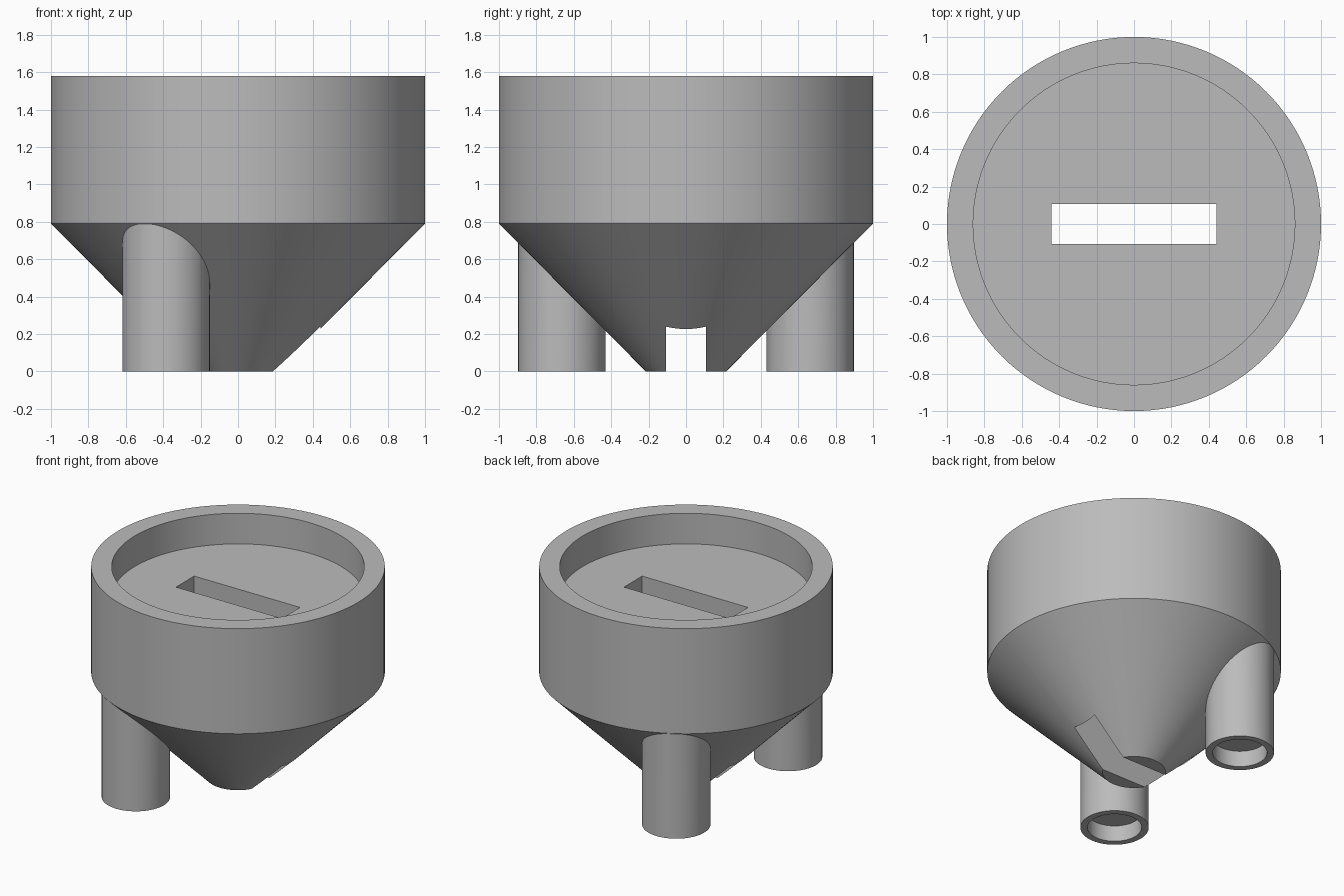
import bpy, bmesh, math
from mathutils import Matrix, Vector

cube = bpy.data.objects.get("Cube")
if cube:
    bpy.data.objects.remove(cube, do_unlink=True)

grey = bpy.data.materials.new("plain_grey")
grey.use_nodes = True
colour = (0.5, 0.5, 0.5, 1)
grey.diffuse_color = colour
grey.node_tree.nodes["Principled BSDF"].inputs["Base Color"].default_value = colour


def add_object(name, bm):
    bmesh.ops.recalc_face_normals(bm, faces=bm.faces)
    mesh = bpy.data.meshes.new(name)
    bm.to_mesh(mesh)
    bm.free()
    mesh.materials.append(grey)
    obj = bpy.data.objects.new(name, mesh)
    bpy.context.collection.objects.link(obj)
    return obj


def turned(name, profile, sides, location=(0, 0, 0)):
    """Closed solid turned about z from (radius, height) points, capped at both ends."""
    bm = bmesh.new()
    rings = []
    for r, z in profile:
        ring = []
        for i in range(sides):
            a = math.tau * i / sides
            ring.append(bm.verts.new(Vector((r * math.cos(a), r * math.sin(a), z)) + Vector(location)))
        rings.append(ring)
    for low, high in zip(rings, rings[1:]):
        for i in range(sides):
            j = (i + 1) % sides
            bm.faces.new((low[i], low[j], high[j], high[i]))
    bm.faces.new(rings[0])
    bm.faces.new(rings[-1])
    return add_object(name, bm)


def combine(target, other, operation):
    """Apply a boolean and discard the helper."""
    mod = target.modifiers.new(operation.lower(), 'BOOLEAN')
    mod.object, mod.operation, mod.solver = other, operation, 'EXACT'
    bpy.context.view_layer.objects.active = target
    bpy.ops.object.modifier_apply(modifier=mod.name)
    bpy.data.objects.remove(other, do_unlink=True)


# Drum with a conical underside and a round recess in the top
body = turned("funnel_body", [(0.215, 0), (1, 0.79), (1, 1.58), (0.86, 1.58), (0.86, 1.35)], 128)

# Two hollow-ended legs, mirrored front to back
for side in (-1, 1):
    leg = turned("leg", [(0.185, 0.12), (0.185, 0), (0.233, 0), (0.233, 0.787)], 64,
                 (-0.384, side * 0.664, 0))
    combine(body, leg, 'UNION')

# Rectangular slot through the whole body
bm = bmesh.new()
bmesh.ops.create_cube(bm, size=1, matrix=Matrix.Translation((0, 0, 0.8)) @ Matrix.Diagonal((0.88, 0.216, 2, 1)))
combine(body, add_object("slot_cutter", bm), 'DIFFERENCE')

# Smooth curves, crisp rims
bpy.ops.object.select_all(action='DESELECT')
body.select_set(True)
bpy.context.view_layer.objects.active = body
bpy.ops.object.shade_smooth_by_angle(angle=math.radians(25))
